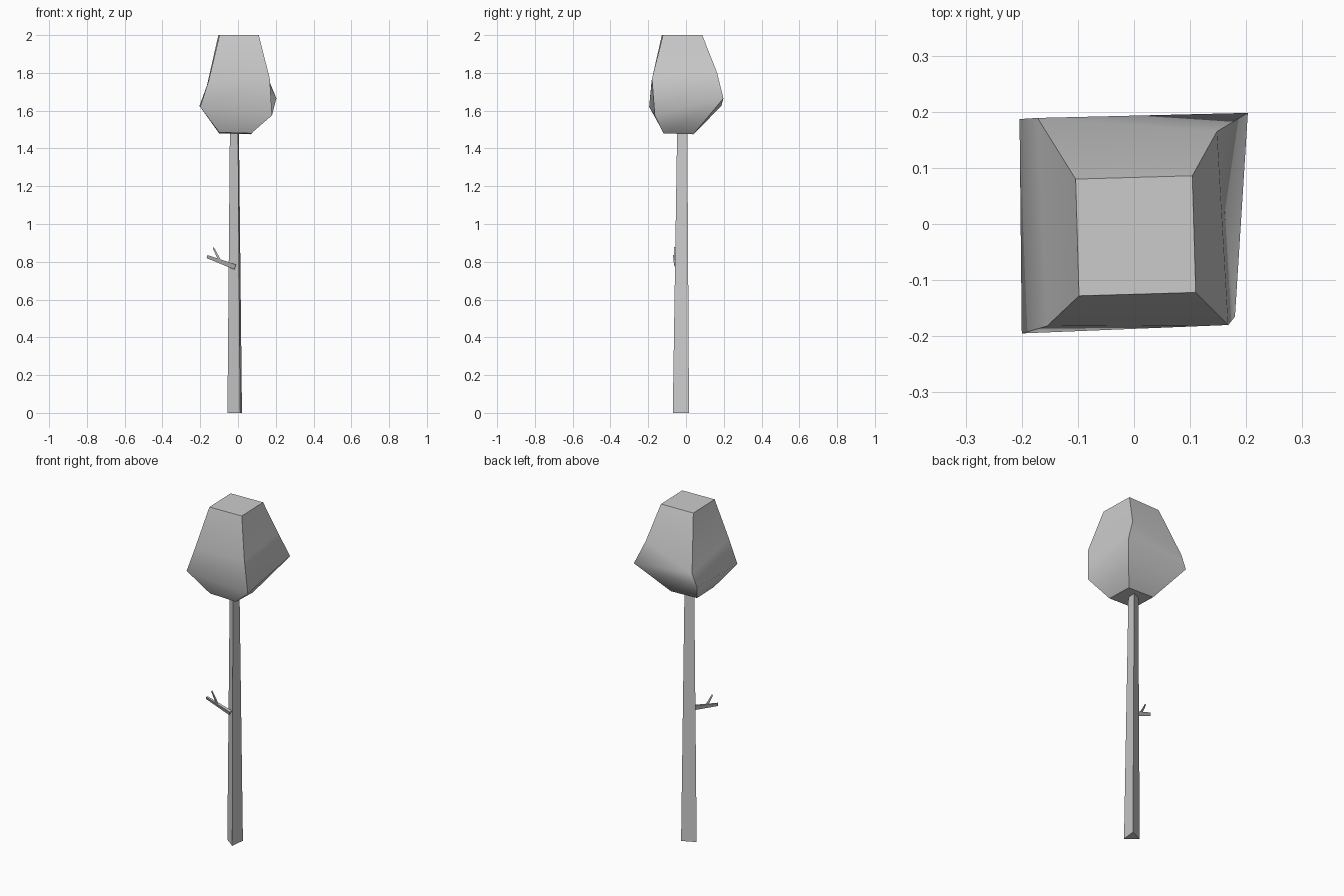
import bpy, bmesh
from mathutils import Vector

if "Cube" in bpy.data.objects:
    bpy.data.objects.remove(bpy.data.objects["Cube"])


def loft(name, rings, smooth=False):
    """Skin a stack of equal-sized rings and cap both ends."""
    bm = bmesh.new()
    rows = [[bm.verts.new(p) for p in ring] for ring in rings]
    n = len(rows[0])
    sides = []
    for a, b in zip(rows, rows[1:]):
        for i in range(n):
            j = (i + 1) % n
            sides.append(bm.faces.new((a[i], a[j], b[j], b[i])))
    bm.faces.new(rows[0][::-1])
    bm.faces.new(rows[-1])
    bmesh.ops.recalc_face_normals(bm, faces=bm.faces)
    if smooth:
        # soft up each side, hard along corners and cap rims
        for f in sides:
            f.smooth = True
        for e in bm.edges:
            e.smooth = False
        for row in rows[1:-1]:
            for i in range(n):
                bm.edges.get((row[i], row[(i + 1) % n])).smooth = True
    mesh = bpy.data.meshes.new(name)
    bm.to_mesh(mesh)
    bm.free()
    obj = bpy.data.objects.new(name, mesh)
    bpy.context.collection.objects.link(obj)
    return obj


def stick(name, start, end, r0, r1):
    """Tapered three-sided stick between two points."""
    start, end = Vector(start), Vector(end)
    side = Vector((0, 1, 0))
    up = (end - start).cross(side).normalized()
    spokes = [up, -0.5 * up + 0.6 * side, -0.5 * up - 0.6 * side]
    return loft(name, [[c + s * r for s in spokes]
                       for c, r in ((start, r0), (end, r1))])


# Crown: irregular four-sided block (front left, front right, back right, back left)
loft("crown", [
    [(-0.10, -0.12, 1.485), (0.07, -0.12, 1.48), (0.07, 0.04, 1.475), (-0.10, 0.04, 1.48)],
    [(-0.20, -0.195, 1.62), (0.18, -0.165, 1.575), (0.203, 0.198, 1.665), (-0.204, 0.187, 1.625)],
    [(-0.155, -0.182, 1.76), (0.168, -0.18, 1.77), (0.148, 0.165, 1.80), (-0.172, 0.189, 1.70)],
    [(-0.098, -0.128, 2.0), (0.11, -0.122, 2.0), (0.104, 0.086, 2.0), (-0.104, 0.08, 2.0)],
], smooth=True)

# Trunk: tapered three-sided post
loft("trunk", [
    [(-0.056, -0.02, 0), (0.011, -0.07, 0), (0.021, 0.016, 0)],
    [(-0.043, -0.016, 1.49), (0.0, -0.047, 1.49), (0.005, 0.007, 1.49)],
])

# Dead branch with a small twig
stick("branch", (-0.013, -0.053, 0.776), (-0.163, -0.062, 0.83), 0.018, 0.011)
stick("twig", (-0.095, -0.058, 0.808), (-0.130, -0.060, 0.876), 0.009, 0.005)
